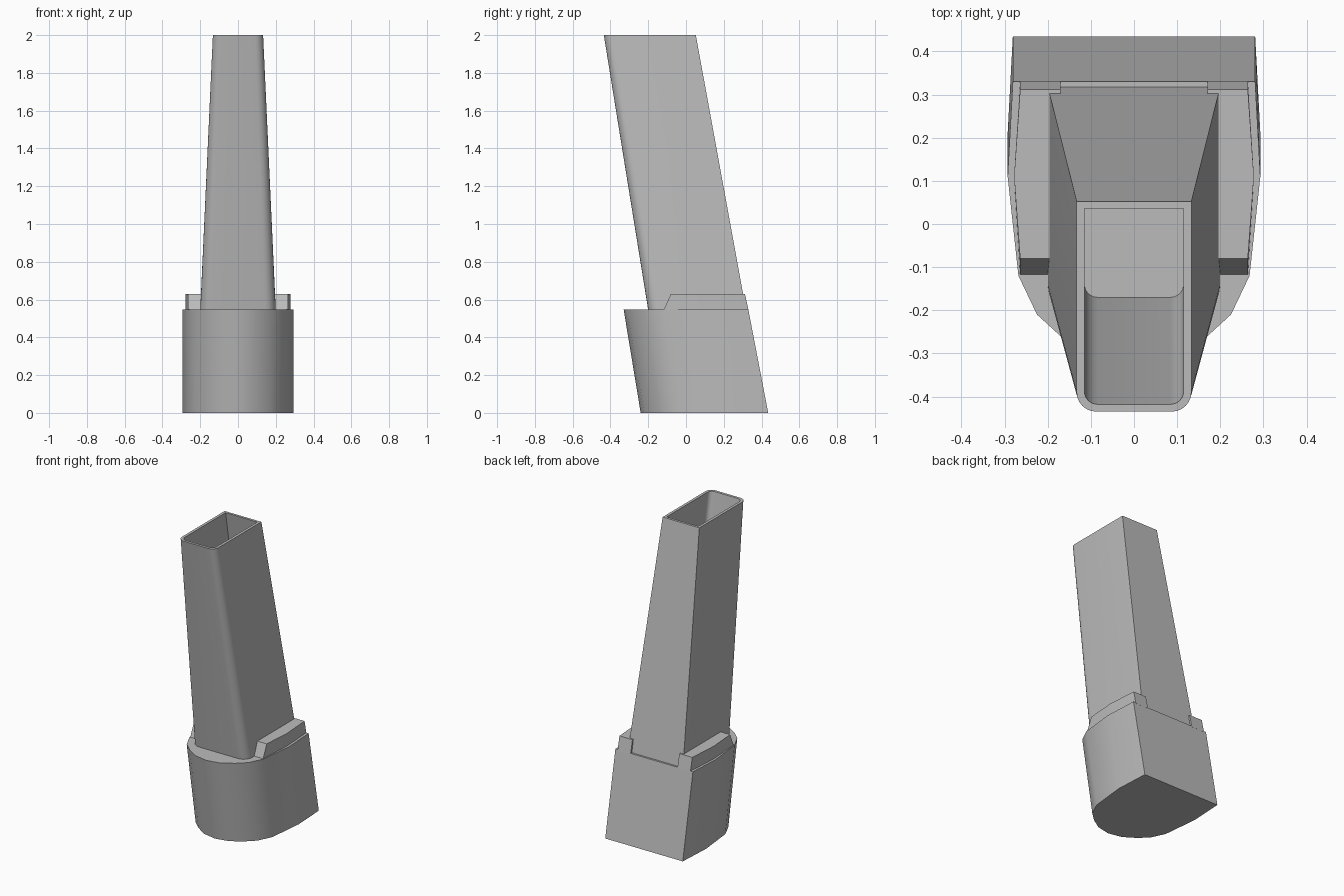
import bpy, bmesh, math

if "Cube" in bpy.data.objects:
    bpy.data.objects.remove(bpy.data.objects["Cube"], do_unlink=True)

GREY = (0.5, 0.5, 0.5, 1)
grey = bpy.data.materials.new("plain grey")
grey.use_nodes = True
grey.diffuse_color = GREY
grey.node_tree.nodes["Principled BSDF"].inputs["Base Color"].default_value = GREY


def loft(name, rings):
    """Skin a stack of equal-length point rings and cap both ends."""
    bm = bmesh.new()
    loops = [[bm.verts.new(p) for p in ring] for ring in rings]
    for a, b in zip(loops, loops[1:]):
        for i in range(len(a)):
            j = (i + 1) % len(a)
            bm.faces.new((a[i], a[j], b[j], b[i]))
    bm.faces.new(loops[0][::-1])
    bm.faces.new(loops[-1])
    bmesh.ops.recalc_face_normals(bm, faces=bm.faces)
    mesh = bpy.data.meshes.new(name)
    bm.to_mesh(mesh)
    bm.free()
    mesh.materials.append(grey)
    obj = bpy.data.objects.new(name, mesh)
    bpy.context.collection.objects.link(obj)
    bpy.ops.object.select_all(action="DESELECT")
    obj.select_set(True)
    bpy.context.view_layer.objects.active = obj
    bpy.ops.object.shade_smooth_by_angle(angle=math.radians(30))
    return obj


# Base: sheared block with a bowed front and flat back
half = [(0.281, 0.33), (0.293, 0.11), (0.268, -0.12), (0.225, -0.21),
        (0.165, -0.265), (0.09, -0.312)]
outline = half + [(0, -0.33)] + [(-x, y) for x, y in reversed(half)]
top = [(x, y, 0.547) for x, y in outline]
bottom = [(x, -0.24 + (y + 0.33) * 1.023, 0) for x, y in outline]
loft("base", [bottom, top])


# Tube: leaning, tapered and hollow, with rounded front corners
def tube_ring(w, front, back, r, z, steps=6):
    side = [(w, back, z)]
    for i in range(steps + 1):
        a = math.pi / 2 * i / steps
        side.append((w - r + r * math.cos(a), front + r - r * math.sin(a), z))
    return side + [(-x, y, h) for x, y, h in reversed(side)]


loft("tube", [
    tube_ring(0.202, -0.193, 0.326, 0.06, 0.5),
    tube_ring(0.133, -0.435, 0.052, 0.045, 2),
    tube_ring(0.115, -0.418, 0.036, 0.03, 2),
    tube_ring(0.115, -0.17, 0.284, 0.03, 0.56),
])

# Side rails: raised ledges between the tube and the base rim
for side, label in ((1, "left"), (-1, "right")):
    rail_low = [(0.17, 0.332), (0.264, 0.332), (0.278, 0.11), (0.264, -0.12), (0.17, -0.12)]
    rail_high = [(0.17, 0.312), (0.264, 0.312), (0.278, 0.11), (0.264, -0.08), (0.17, -0.08)]
    loft(label + "_rail", [[(side * x, y, 0.54) for x, y in rail_low],
                           [(side * x, y, 0.63) for x, y in rail_high]])
